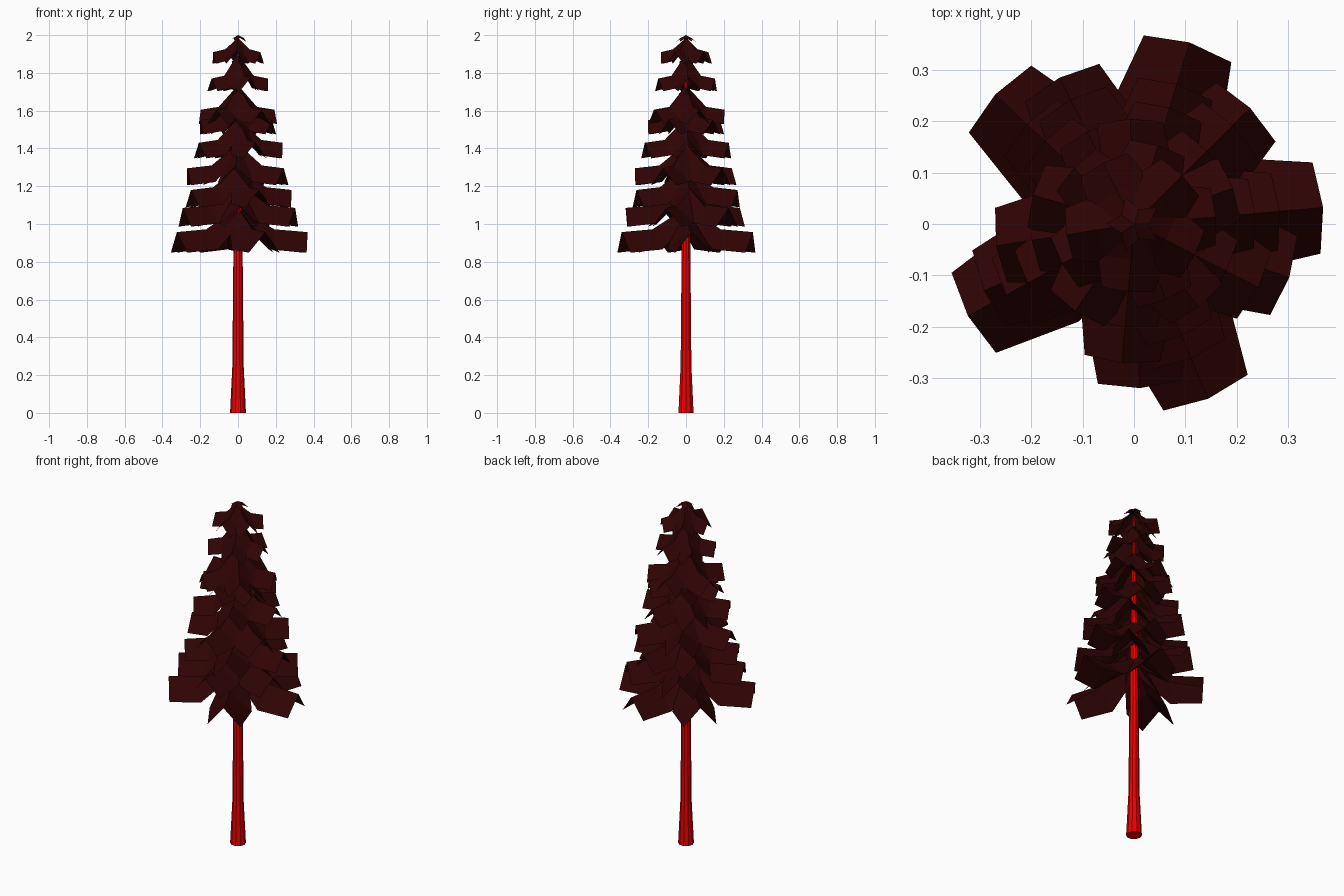
import bpy, bmesh, math

if "Cube" in bpy.data.objects:
    bpy.data.objects.remove(bpy.data.objects["Cube"])

def material(name, rgb):
    m = bpy.data.materials.new(name)
    m.diffuse_color = (*rgb, 1)
    m.use_nodes = True
    m.node_tree.nodes["Principled BSDF"].inputs["Base Color"].default_value = m.diffuse_color
    return m

def finish(bm, name, mat):
    me = bpy.data.meshes.new(name)
    bm.to_mesh(me)
    bm.free()
    me.materials.append(mat)
    ob = bpy.data.objects.new(name, me)
    bpy.context.collection.objects.link(ob)
    return ob

bark = material("bark_red", (0.85, 0.0, 0.0))
needles = material("needles_dark", (0.028, 0.001, 0.001))

# Trunk: flared base, long taper, ten flat sides
bm = bmesh.new()
N = 10
rings = []
for z, r in [(0, 0.042), (0.25, 0.03), (0.9, 0.024), (1.45, 0.016), (1.95, 0.006)]:
    rings.append([bm.verts.new((r * math.cos(2 * math.pi * i / N),
                                r * math.sin(2 * math.pi * i / N), z)) for i in range(N)])
for a, b in zip(rings, rings[1:]):
    for i in range(N):
        j = (i + 1) % N
        bm.faces.new((a[i], a[j], b[j], b[i]))
bm.faces.new(rings[0][::-1])
bm.faces.new(rings[-1])
finish(bm, "trunk", bark)

def branch(bm, angle, r, z):
    """Bent card: central ridge, both sides folded down, drooping then levelling out."""
    hw = 0.03 + 0.16 * r
    drop = 0.035 + 0.2 * r
    # distance, ridge height, half width, side drop
    stations = [(0.0, min(z + 0.13, 1.985), hw * 0.6, drop * 0.6),
                (r * 0.52, z + 0.015, hw * 1.28, drop * 0.98),
                (r, z, hw, drop)]
    c, s = math.cos(angle), math.sin(angle)
    rows = []
    for d, h, w, dr in stations:
        row = []
        for side in (-1, 0, 1):
            u = d if side == 0 else d * 0.965
            v = side * w
            row.append(bm.verts.new((c * u - s * v, s * u + c * v, h - dr * abs(side))))
        rows.append(row)
    for a, b in zip(rows, rows[1:]):
        for k in (0, 1):
            bm.faces.new((a[k], b[k], b[k + 1], a[k + 1]))

# Foliage tiers: tip radius, ridge height at tip, branch angles (alternating sets)
even = [5, 73, 137, 209, 293]
wide = [45, 117, 204, 272, 341]
odd = [45, 117, 189, 265, 333]
mid = [20, 92, 164, 236, 308]
tiers = [(0.37, 0.957, even), (0.32, 1.085, wide), (0.285, 1.18, even),
         (0.272, 1.295, odd), (0.237, 1.43, even), (0.202, 1.55, odd),
         (0.205, 1.605, mid), (0.16, 1.77, even), (0.133, 1.91, odd)]
for t, (r, z, angles) in enumerate(tiers):
    bm = bmesh.new()
    for a in angles:
        branch(bm, math.radians(a), r, z)
    finish(bm, f"foliage_tier_{t + 1}", needles)

# Small folded tuft at the top
bm = bmesh.new()
apex = bm.verts.new((0, 0, 2.0))
rim = []
for i in range(10):
    r, z = (0.055, 1.965) if i % 2 else (0.03, 1.985)
    rim.append(bm.verts.new((r * math.cos(math.pi * i / 5), r * math.sin(math.pi * i / 5), z)))
for i in range(10):
    bm.faces.new((apex, rim[i], rim[(i + 1) % 10]))
finish(bm, "top_tuft", needles)
